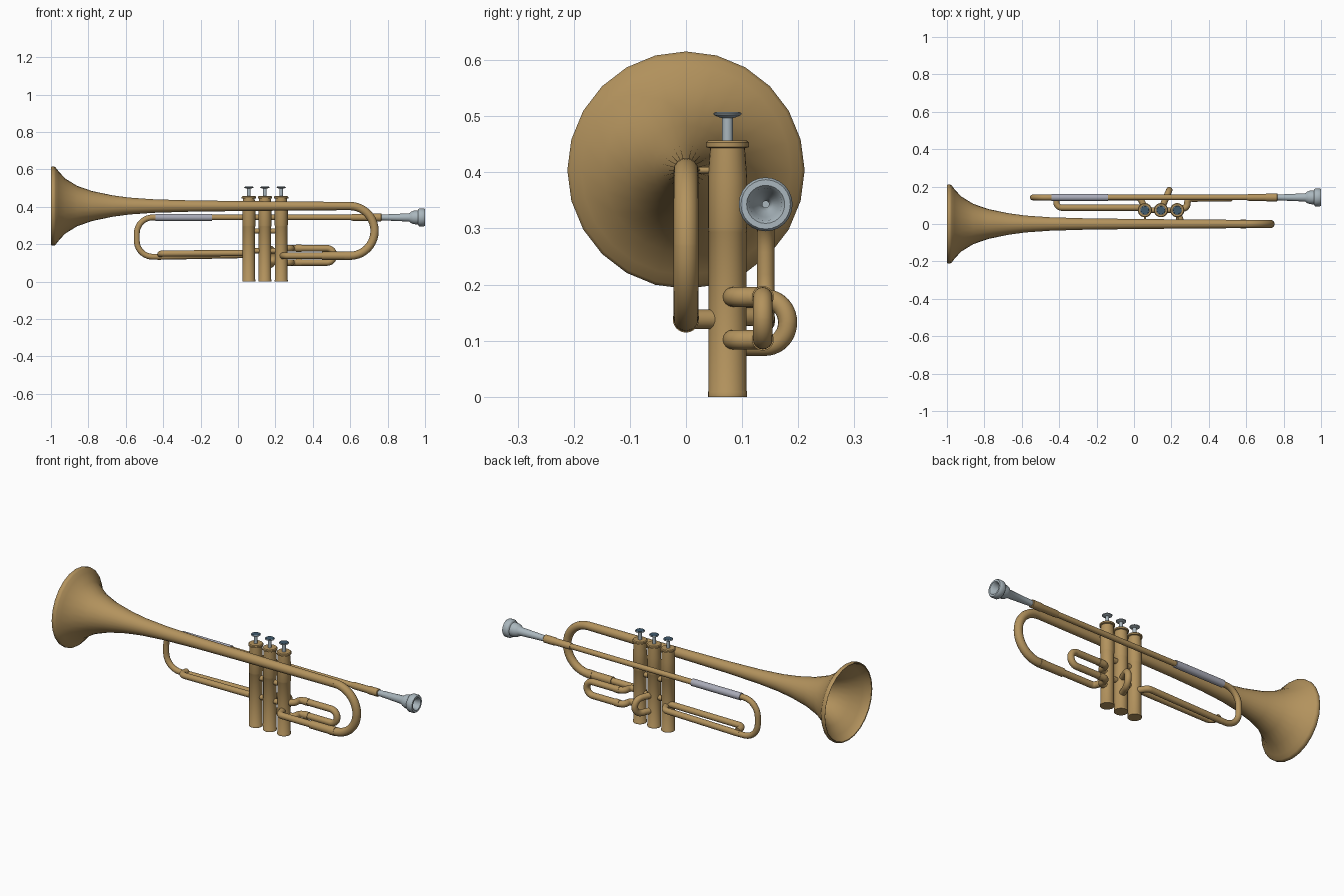
import bpy, bmesh, math
from mathutils import Vector, Matrix

if "Cube" in bpy.data.objects:
    bpy.data.objects.remove(bpy.data.objects["Cube"])


def material(name, rgb):
    m = bpy.data.materials.new(name)
    m.diffuse_color = (*rgb, 1)
    m.use_nodes = True
    m.node_tree.nodes["Principled BSDF"].inputs["Base Color"].default_value = m.diffuse_color
    return m


BRASS = material("brass", (0.45, 0.29, 0.11))
SILVER = material("silver", (0.40, 0.47, 0.51))
SLEEVE = material("sleeve_grey", (0.40, 0.41, 0.48))
INLAY = material("slate_blue", (0.05, 0.10, 0.15))


def finish(bm, name, mat, angle=40):
    bmesh.ops.recalc_face_normals(bm, faces=bm.faces)
    me = bpy.data.meshes.new(name)
    bm.to_mesh(me)
    bm.free()
    me.materials.append(mat)
    ob = bpy.data.objects.new(name, me)
    bpy.context.collection.objects.link(ob)
    bpy.ops.object.select_all(action='DESELECT')
    ob.select_set(True)
    bpy.context.view_layer.objects.active = ob
    bpy.ops.object.shade_smooth_by_angle(angle=math.radians(angle))
    return ob


def skin(bm, rings, close=True):
    n = len(rings[0])
    for a, b in zip(rings, rings[1:]):
        for i in range(n):
            bm.faces.new((a[i], a[(i + 1) % n], b[(i + 1) % n], b[i]))
    if close:
        bm.faces.new(rings[0][::-1])
        bm.faces.new(rings[-1])


def lathe(name, profile, origin, axis, mat, sides=24):
    """Revolve (position along axis, radius) pairs about the x or z axis."""
    bm = bmesh.new()
    rings = []
    for p, r in profile:
        ring = []
        for i in range(sides):
            a = 2 * math.pi * i / sides
            c, s = r * math.cos(a), r * math.sin(a)
            v = Vector((p, c, s)) if axis == 'x' else Vector((c, s, p))
            ring.append(bm.verts.new(v + Vector(origin)))
        rings.append(ring)
    skin(bm, rings)
    return finish(bm, name, mat)


def rounded(corners, radius, steps=10):
    """Polyline with every inner corner replaced by an arc."""
    pts = [Vector(p) for p in corners]
    out = [pts[0]]
    for a, p, b in zip(pts, pts[1:], pts[2:]):
        d1, d2 = (p - a).normalized(), (b - p).normalized()
        turn = d1.angle(d2)
        if turn < 0.02:
            out.append(p)
            continue
        c = p + (d2 - d1).normalized() * radius / math.cos(turn / 2)
        start = p - d1 * radius * math.tan(turn / 2) - c
        ax = d1.cross(d2).normalized()
        for i in range(steps + 1):
            q = c + Matrix.Rotation(turn * i / steps, 3, ax) @ start
            if (q - out[-1]).length > 1e-4:
                out.append(q)
    if (pts[-1] - out[-1]).length > 1e-4:
        out.append(pts[-1])
    return out


def tube(name, corners, r, bend=0.03, mat=BRASS, sides=16):
    pts = rounded(corners, bend)
    bm = bmesh.new()
    rings, nrm, last = [], None, None
    for i, p in enumerate(pts):
        t = (pts[min(i + 1, len(pts) - 1)] - pts[max(i - 1, 0)]).normalized()
        if nrm is None:
            nrm = t.orthogonal().normalized()
        else:
            nrm = last.rotation_difference(t) @ nrm
        last = t
        bi = t.cross(nrm)
        rings.append([bm.verts.new(p + r * (nrm * math.cos(2 * math.pi * k / sides)
                                            + bi * math.sin(2 * math.pi * k / sides)))
                      for k in range(sides)])
    skin(bm, rings)
    return finish(bm, name, mat)


# Bell: hollow flare, rolled rim and long taper
BZ = 0.404
lathe("bell", [(-0.45, 0.012), (-0.60, 0.038), (-0.70, 0.053), (-0.78, 0.073),
               (-0.86, 0.100), (-0.92, 0.138), (-0.96, 0.180), (-0.985, 0.200),
               (-0.998, 0.204), (-1.0, 0.208), (-0.995, 0.2115), (-0.982, 0.2115),
               (-0.975, 0.206), (-0.96, 0.187), (-0.925, 0.148), (-0.86, 0.108),
               (-0.78, 0.080), (-0.67, 0.057), (-0.58, 0.045), (-0.45, 0.036),
               (-0.25, 0.030), (0.0, 0.027), (0.3, 0.024), (0.6, 0.022)],
      (0, 0, BZ), 'x', BRASS)

# Bell bow, return pipe and elbow into the third valve
tube("bell_bow", [(0.58, 0, BZ), (0.73, 0, BZ), (0.73, 0, 0.138), (0.45, 0, 0.138)],
     0.022, 0.132)
tube("bell_return_pipe", [(0.6, 0, 0.138), (0.255, 0, 0.138), (0.235, 0.06, 0.138)],
     0.0175, 0.025)
lathe("return_ferrule", [(0.57, 0.0235), (0.60, 0.0235)], (0, 0, 0.138), 'x', BRASS)

# Valves
VY = 0.074
VALVES = (0.058, 0.144, 0.231)
for n, vx in enumerate(VALVES, 1):
    o = (vx, VY, 0)
    lathe(f"valve_casing_{n}", [(0, 0.035), (0.009, 0.035), (0.011, 0.0335), (0.293, 0.0335),
                                (0.295, 0.0345), (0.30, 0.0345), (0.302, 0.035), (0.39, 0.035),
                                (0.443, 0.031), (0.445, 0.038), (0.453, 0.038),
                                (0.457, 0.034)], o, 'z', BRASS)
    lathe(f"valve_stem_{n}", [(0.45, 0.0095), (0.498, 0.0095)], o, 'z', SILVER, 16)
    lathe(f"valve_button_{n}", [(0.497, 0.012), (0.502, 0.024), (0.505, 0.0255),
                                (0.507, 0.023)], o, 'z', SILVER)
    lathe(f"button_inlay_{n}", [(0.5065, 0.022), (0.508, 0.021)], o, 'z', INLAY)

# Short links between neighbouring valves
for n, (a, b) in enumerate(zip(VALVES, VALVES[1:]), 1):
    for z in (0.165, 0.27):
        tube(f"valve_link_{n}", [(a, VY, z), (b, VY, z)], 0.014)

# Braces from the bell pipe to the outer valves
for vx in (VALVES[0], VALVES[2]):
    tube("bell_brace", [(vx, 0.01, BZ), (vx, VY, BZ)], 0.006, sides=12)

# Leadpipe, sleeve, receiver and main tuning slide
LY, LZ = 0.142, 0.343
tube("leadpipe", [(0.65, LY, LZ), (-0.2, LY, LZ)], 0.0145)
tube("tuning_slide", [(-0.2, LY, LZ), (-0.541, LY, LZ), (-0.541, LY, 0.133),
                      (-0.40, LY, 0.133)], 0.0155, 0.085)
tube("tuning_slide_return", [(-0.43, LY, 0.133), (0.03, LY, 0.142), (0.058, 0.09, 0.143)],
     0.0165, 0.025)
lathe("leadpipe_sleeve", [(-0.44, 0.0195), (-0.14, 0.0195)], (0, LY, LZ), 'x', SLEEVE)
lathe("mouthpiece_receiver", [(0.605, 0.016), (0.615, 0.0185), (0.70, 0.0185), (0.71, 0.021),
                              (0.765, 0.021), (0.768, 0.018)], (0, LY, LZ), 'x', BRASS)

# First valve slide
tube("first_valve_slide", [(0.05, 0.087, 0.153), (-0.415, 0.087, 0.150),
                           (-0.415, LY, 0.146)], 0.0165, 0.03)

# Second valve slide: loop set at an angle behind the middle valve
d = Vector((0.05, 0.12, 0)).normalized()
base = Vector((0.144, VY, 0))
tip = base + d * 0.116
tube("second_valve_slide", [base + Vector((0, 0, 0.175)), tip + Vector((0, 0, 0.175)),
                            tip + Vector((0, 0, 0.09)), base + Vector((0, 0, 0.09))],
     0.017, 0.0424)

# Third valve slide: two offset legs and a long U loop
SY = 0.137
for z, nm in ((0.178, "upper"), (0.102, "lower")):
    tube(f"third_slide_{nm}_elbow", [(0.235, 0.083, z), (0.285, 0.083, z), (0.285, SY, z),
                                     (0.34, SY, z)], 0.0175, 0.025)
    lathe(f"third_slide_{nm}_ferrule", [(0.31, 0.0195), (0.34, 0.0195)], (0, SY, z), 'x', BRASS)
tube("third_slide_loop", [(0.32, SY, 0.178), (0.513, SY, 0.178), (0.513, SY, 0.102),
                          (0.32, SY, 0.102)], 0.0175, 0.0378)

# Mouthpiece with hollow cup
lathe("mouthpiece", [(0.74, 0.015), (0.77, 0.0155), (0.915, 0.022), (0.925, 0.030),
                     (0.940, 0.036), (0.962, 0.037), (0.965, 0.045), (0.970, 0.048),
                     (0.994, 0.048), (1.0, 0.044), (1.0, 0.034), (0.994, 0.029),
                     (0.965, 0.023), (0.945, 0.012), (0.93, 0.006), (0.88, 0.006)],
      (0, LY, LZ), 'x', SILVER)
